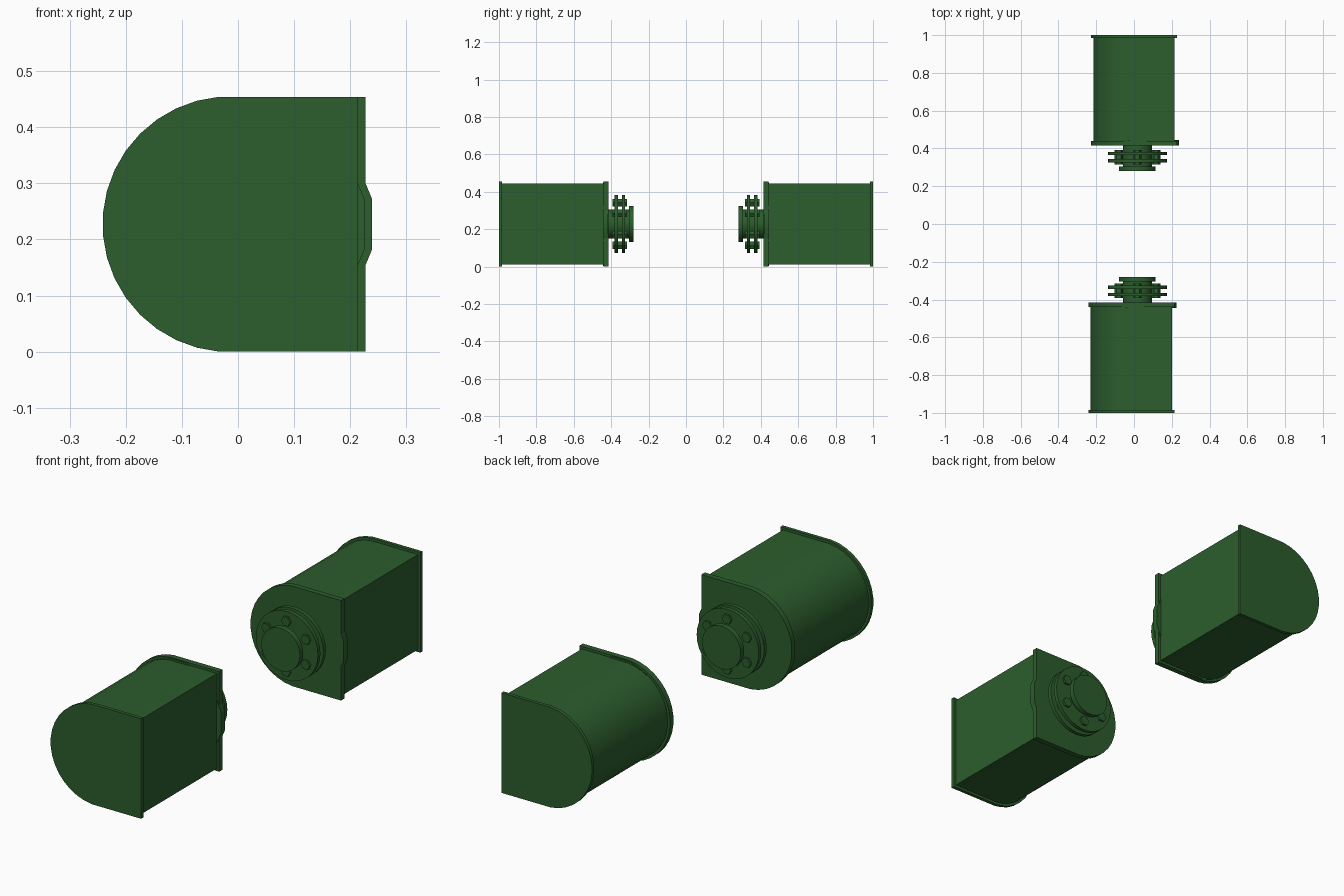
import bpy, bmesh
from math import sin, cos, radians, tau

if "Cube" in bpy.data.objects:
    bpy.data.objects.remove(bpy.data.objects["Cube"])

CZ = 0.2275          # axis height of the motors
SHAFT_X = 0.018      # axis of the couplings

green = bpy.data.materials.new("green_paint")
green.diffuse_color = (0.025, 0.11, 0.026, 1)
green.use_nodes = True
green.node_tree.nodes["Principled BSDF"].inputs["Base Color"].default_value = green.diffuse_color


def prism(name, profile, y0, y1):
    """Extrude an (x, z) outline along y."""
    bm = bmesh.new()
    face = bm.faces.new([bm.verts.new((x, y0, z)) for x, z in profile])
    ext = bmesh.ops.extrude_face_region(bm, geom=[face])
    verts = [g for g in ext["geom"] if isinstance(g, bmesh.types.BMVert)]
    bmesh.ops.translate(bm, verts=verts, vec=(0, y1 - y0, 0))
    bmesh.ops.recalc_face_normals(bm, faces=bm.faces)
    mesh = bpy.data.meshes.new(name)
    bm.to_mesh(mesh)
    bm.free()
    mesh.materials.append(green)
    obj = bpy.data.objects.new(name, mesh)
    bpy.context.collection.objects.link(obj)
    bpy.ops.object.select_all(action='DESELECT')
    obj.select_set(True)
    bpy.context.view_layer.objects.active = obj
    bpy.ops.object.shade_smooth_by_angle(angle=radians(30))
    return obj


def circle(cx, cz, r, n, start=0.0):
    return [(cx + r * cos(start + tau * i / n), cz + r * sin(start + tau * i / n))
            for i in range(n)]


def d_shape(cx, r):
    """Half round on the -x side, square on the +x side."""
    arc = [(cx + r * cos(radians(a)), CZ + r * sin(radians(a)))
           for a in range(95, 270, 10)]
    e = r * cos(radians(5))
    return arc + [(cx + e, CZ - e), (cx + e, CZ + e)]


for side, s, cx in (("rear", 1, 0.0), ("front", -1, -0.0135)):
    # Motor housing with end plates
    prism(side + "_motor_body", d_shape(cx, 0.2165), s * 0.425, s * 0.99)
    prism(side + "_outer_end_plate", d_shape(cx, 0.228), s * 0.984, s * 1.0)
    prism(side + "_inner_end_plate", d_shape(cx, 0.228), s * 0.415, s * 0.44)
    # Round bearing plate peeking out past the flat side
    prism(side + "_bearing_plate", circle(cx + 0.016, CZ, 0.2275, 16, tau / 32),
          s * 0.416, s * 0.444)

    # Shaft and coupling
    prism(side + "_shaft", circle(SHAFT_X, CZ, 0.077, 32), s * 0.29, s * 0.42)
    prism(side + "_hub_flange", circle(SHAFT_X, CZ, 0.097, 32), s * 0.28, s * 0.304)
    for k, y in enumerate((0.325, 0.364)):
        prism(f"{side}_coupling_disc_{k}", circle(SHAFT_X, CZ, 0.156, 32),
              s * y, s * (y + 0.018))
    # Ring of hex bolts, one at the top
    for k, (bx, bz) in enumerate(circle(SHAFT_X, CZ, 0.114, 6, tau / 4)):
        prism(f"{side}_bolt_{k}", circle(bx, bz, 0.023, 6), s * 0.315, s * 0.393)

# Drop the model exactly onto the ground
low = min(v.co.z for o in bpy.data.objects for v in o.data.vertices)
for o in bpy.data.objects:
    o.location.z -= low
